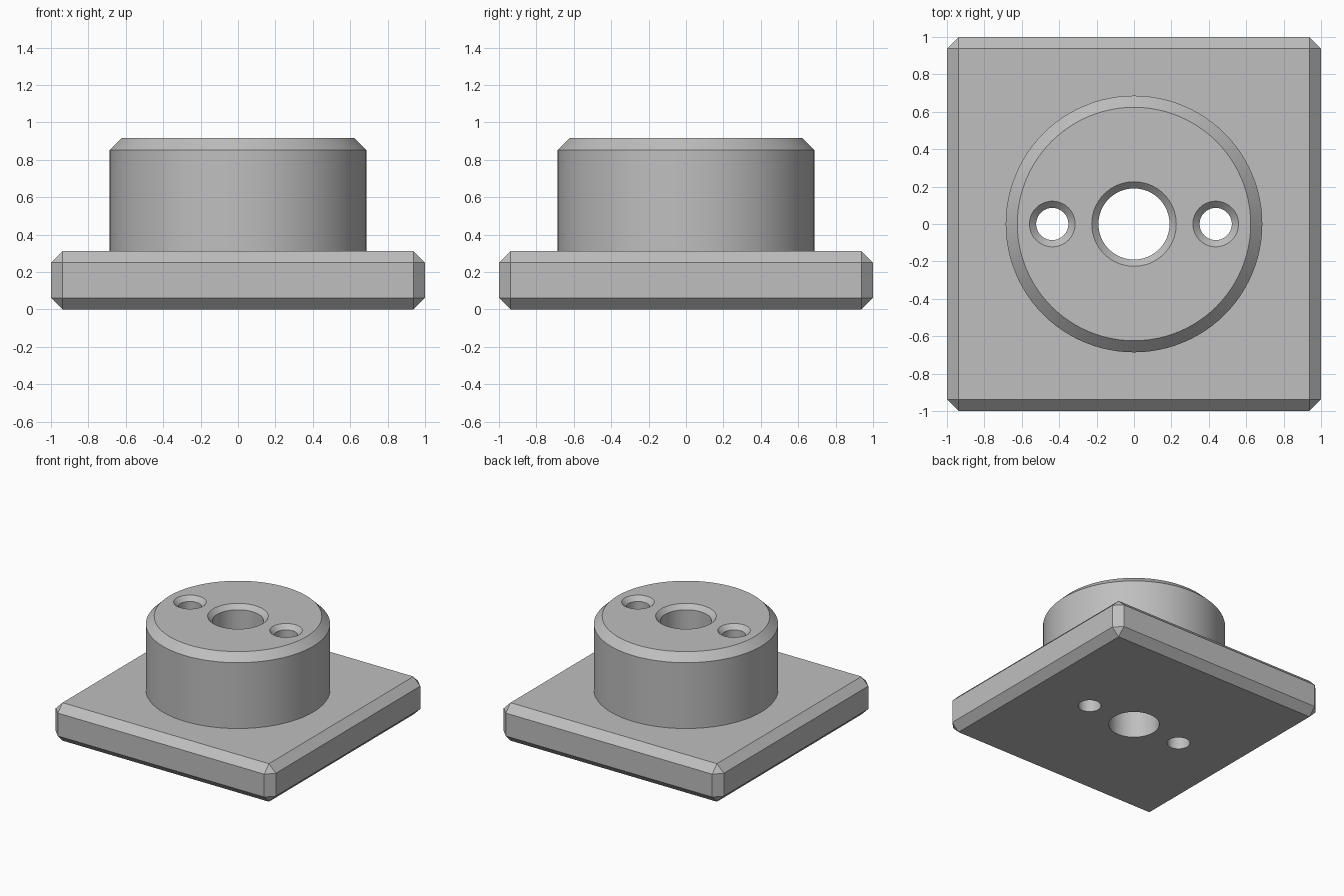
import bpy, bmesh, math
from mathutils import Matrix

if "Cube" in bpy.data.objects:
    bpy.data.objects.remove(bpy.data.objects["Cube"], do_unlink=True)

PLATE_TOP, TOP, CHAMFER = 0.312, 0.915, 0.062
BOSS_R, HOLE_CHAMFER, SIDES = 0.686, 0.036, 96

grey = bpy.data.materials.new("plain grey")
grey.use_nodes = True
grey.diffuse_color = (0.52, 0.52, 0.52, 1)
grey.node_tree.nodes["Principled BSDF"].inputs["Base Color"].default_value = (0.52, 0.52, 0.52, 1)


def add_object(name, bm):
    bmesh.ops.recalc_face_normals(bm, faces=bm.faces)
    mesh = bpy.data.meshes.new(name)
    bm.to_mesh(mesh)
    bm.free()
    mesh.materials.append(grey)
    obj = bpy.data.objects.new(name, mesh)
    bpy.context.collection.objects.link(obj)
    return obj


def turned(name, profile, x=0.0):
    """Closed solid of revolution from (radius, z) points."""
    bm = bmesh.new()
    rings = [[bm.verts.new((x + r * math.cos(math.tau * i / SIDES),
                            r * math.sin(math.tau * i / SIDES), z))
              for i in range(SIDES)] for r, z in profile]
    for low, high in zip(rings, rings[1:]):
        for i in range(SIDES):
            j = (i + 1) % SIDES
            bm.faces.new((low[i], low[j], high[j], high[i]))
    bm.faces.new(rings[0])
    bm.faces.new(rings[-1])
    return add_object(name, bm)


def combine(target, tool, operation):
    """Apply a boolean, then discard the tool."""
    mod = target.modifiers.new(operation.lower(), 'BOOLEAN')
    mod.object, mod.operation, mod.solver = tool, operation, 'EXACT'
    tool.hide_render = True
    bpy.context.view_layer.update()
    graph = bpy.context.evaluated_depsgraph_get()
    mesh = bpy.data.meshes.new_from_object(target.evaluated_get(graph))
    target.modifiers.clear()
    target.data = mesh
    bpy.data.objects.remove(tool, do_unlink=True)


# Square plate, chamfered on every edge
bm = bmesh.new()
bmesh.ops.create_cube(bm, size=1, matrix=Matrix.Translation((0, 0, PLATE_TOP / 2))
                      @ Matrix.Diagonal((2, 2, PLATE_TOP, 1)))
bmesh.ops.bevel(bm, geom=bm.edges[:], offset=CHAMFER, segments=1,
                affect='EDGES', clamp_overlap=True)
body = add_object("flanged_base", bm)

# Round boss with a chamfered rim
boss = turned("round_boss", [(BOSS_R, PLATE_TOP / 2), (BOSS_R, TOP - CHAMFER),
                             (BOSS_R - CHAMFER, TOP)])
combine(body, boss, 'UNION')

# Through holes, countersunk at the top
for x, r in ((0, 0.19), (-0.437, 0.086), (0.437, 0.086)):
    reach = 0.02
    cutter = turned("hole_cutter", [(r, -0.1), (r, TOP - HOLE_CHAMFER),
                                    (r + HOLE_CHAMFER + reach, TOP + reach)], x)
    combine(body, cutter, 'DIFFERENCE')

# Smooth round walls, crisp chamfers
bpy.ops.object.select_all(action='DESELECT')
body.select_set(True)
bpy.context.view_layer.objects.active = body
bpy.ops.object.shade_smooth_by_angle(angle=math.radians(30))
